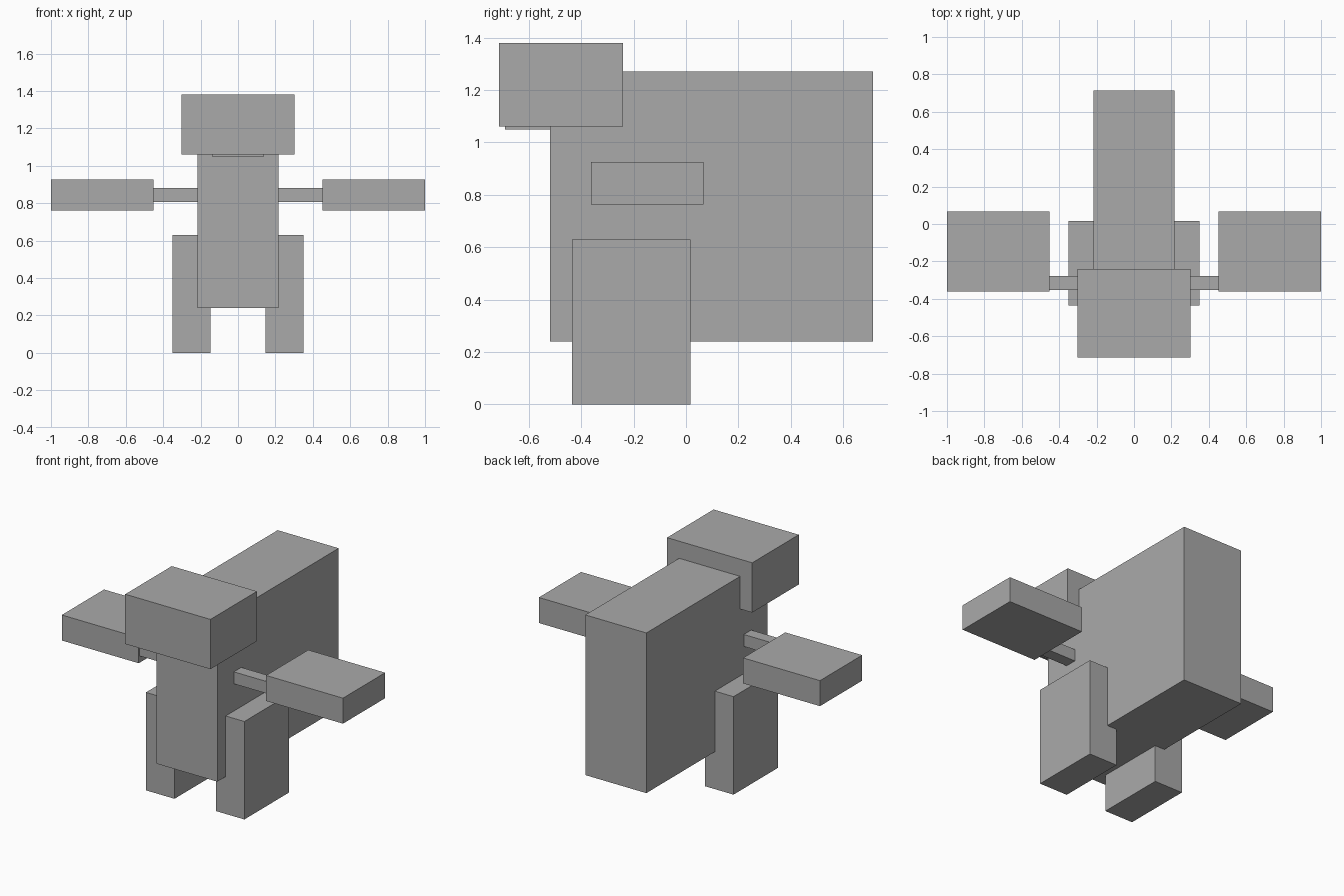
import bpy
import bmesh
from mathutils import Vector

cube = bpy.data.objects.get("Cube")
if cube:
    bpy.data.objects.remove(cube, do_unlink=True)

# Single plain grey for every part
grey = bpy.data.materials.new("plain grey")
grey.use_nodes = True
colour = (0.4, 0.4, 0.4, 1)
grey.diffuse_color = colour
grey.node_tree.nodes["Principled BSDF"].inputs["Base Color"].default_value = colour


def box(name, low, high):
    """Add a flat-faced box spanning two opposite corners."""
    low, high = Vector(low), Vector(high)
    bm = bmesh.new()
    bmesh.ops.create_cube(bm, size=1)
    bmesh.ops.scale(bm, vec=high - low, verts=bm.verts)
    mesh = bpy.data.meshes.new(name)
    bm.to_mesh(mesh)
    bm.free()
    mesh.materials.append(grey)
    obj = bpy.data.objects.new(name, mesh)
    obj.location = (low + high) / 2
    bpy.context.collection.objects.link(obj)


def pair(name, low, high):
    """Add a box on the left side (+x) and its mirror on the right."""
    box("left_" + name, low, high)
    box("right_" + name, (-high[0], low[1], low[2]), (-low[0], high[1], high[2]))


# Body, head and the thin jaw below the head
box("body", (-0.217, -0.52, 0.24), (0.217, 0.713, 1.27))
box("head", (-0.303, -0.713, 1.06), (0.303, -0.24, 1.38))
box("jaw", (-0.14, -0.69, 1.05), (0.14, -0.5, 1.08))

# Legs, thin arms and broad hands
pair("leg", (0.147, -0.435, 0), (0.35, 0.017, 0.63))
pair("arm", (0.2, -0.352, 0.805), (0.47, -0.277, 0.882))
pair("hand", (0.453, -0.362, 0.762), (1, 0.067, 0.926))
